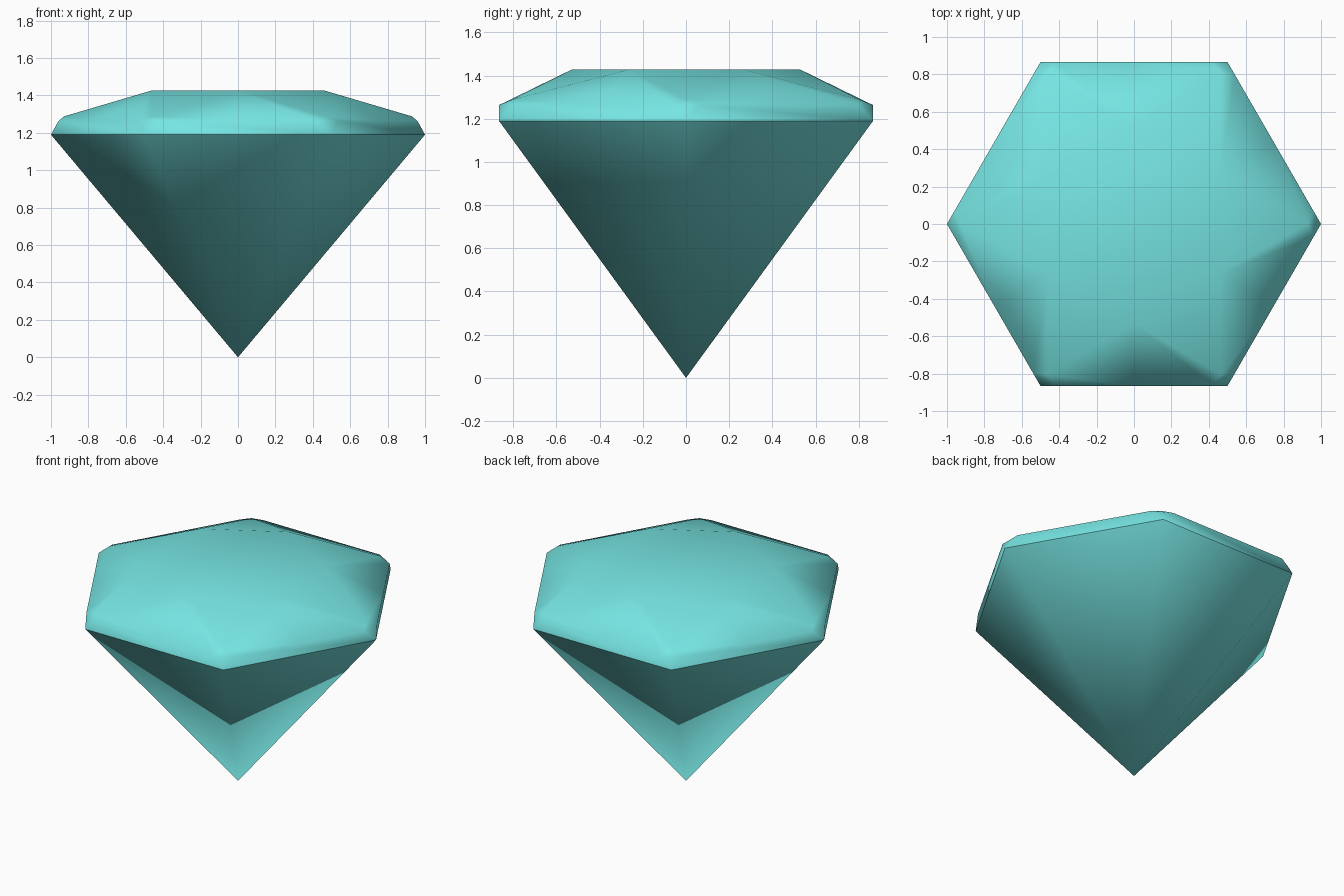
import bpy, bmesh
from math import cos, sin, radians
from mathutils import Vector

if "Cube" in bpy.data.objects:
    bpy.data.objects.remove(bpy.data.objects["Cube"])

SIDES = 6
Z_GIRDLE, Z_WALL, Z_CORNER, Z_TABLE = 1.19, 1.263, 1.288, 1.427
CORNER_CUT = 0.08      # how far each girdle wall is trimmed back at its top corners

teal = bpy.data.materials.new("teal gem")
teal.diffuse_color = (0.181, 0.785, 0.765, 1)
teal.use_nodes = True
teal.node_tree.nodes["Principled BSDF"].inputs["Base Color"].default_value = teal.diffuse_color


def ring(radius, z, offset=0.0):
    """Points of a hexagon, one per side."""
    step = 360 / SIDES
    return [Vector((radius * cos(radians(step * k + offset)),
                    radius * sin(radians(step * k + offset)), z)) for k in range(SIDES)]


def make_part(name, faces):
    """Weld a list of polygons into one smooth object."""
    bm = bmesh.new()
    for pts in faces:
        bm.faces.new([bm.verts.new(p) for p in pts])
    bmesh.ops.remove_doubles(bm, verts=bm.verts[:], dist=1e-4)
    for f in bm.faces:
        f.smooth = True
    mesh = bpy.data.meshes.new(name)
    bm.to_mesh(mesh)
    bm.free()
    mesh.materials.append(teal)
    obj = bpy.data.objects.new(name, mesh)
    bpy.context.collection.objects.link(obj)
    return obj


girdle = ring(1.0, Z_GIRDLE)
wall_corner = ring(1.0, Z_WALL)
wall_mid = ring(cos(radians(30)), Z_WALL, 30)
shoulder = ring(0.93, Z_CORNER)
table = ring(0.53, Z_TABLE, 30)

# Trimmed wall tops on either side of each corner
after, before = [], []
for k in range(SIDES):
    c, nxt, prv = wall_corner[k], wall_corner[(k + 1) % SIDES], wall_corner[k - 1]
    after.append(c.lerp(nxt, CORNER_CUT))
    before.append(c.lerp(prv, CORNER_CUT))

# Pavilion: six-sided point standing on the ground
apex = Vector((0, 0, 0))
make_part("pavilion", [(apex, girdle[(k + 1) % SIDES], girdle[k]) for k in range(SIDES)])

# Crown: girdle walls, corner facets, kite facets, star facets and flat table
crown = [table]
for k in range(SIDES):
    n = (k + 1) % SIDES
    crown += [
        (girdle[k], girdle[n], before[n], wall_mid[k], after[k]),
        (girdle[k], after[k], before[k]),
        (before[k], after[k], shoulder[k]),
        (shoulder[k], after[k], wall_mid[k], table[k]),
        (table[k], wall_mid[k], before[n], shoulder[n]),
        (table[k - 1], shoulder[k], table[k]),
    ]
make_part("crown", crown)
